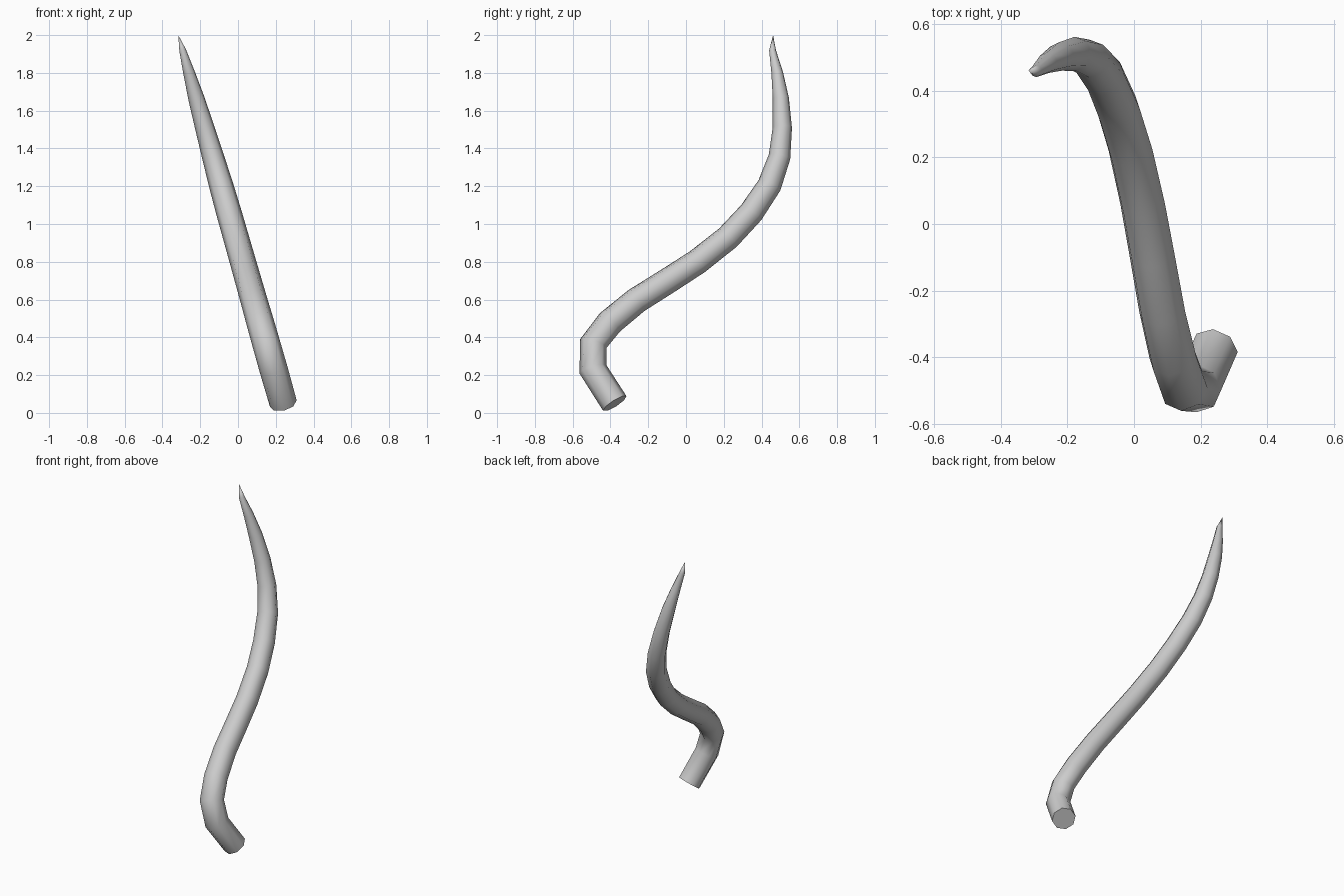
import bpy, bmesh, math
from mathutils import Vector

if "Cube" in bpy.data.objects:
    bpy.data.objects.remove(bpy.data.objects["Cube"])

SIDES = 8
# centre line in side view plus radius: (y, z, r); x leans steadily with height
PATH = [(-0.377, 0.050, 0.073), (-0.492, 0.230, 0.075), (-0.490, 0.368, 0.074),
        (-0.402, 0.480, 0.073), (-0.262, 0.595, 0.071), (-0.095, 0.700, 0.070),
        (0.060, 0.800, 0.069), (0.222, 0.928, 0.068), (0.345, 1.060, 0.067),
        (0.442, 1.205, 0.064), (0.495, 1.355, 0.058), (0.510, 1.510, 0.051),
        (0.502, 1.665, 0.043), (0.483, 1.800, 0.031), (0.458, 1.920, 0.018)]
TIP = (0.461, 2.0)


def point(y, z):
    return Vector((0.254 - 0.285 * z, y, z))


pts = [point(y, z) for y, z, r in PATH] + [point(*TIP)]
bm = bmesh.new()
rings = []
axis = None

# octagonal rings swept along the path with a twist-free frame
for i, (y, z, r) in enumerate(PATH):
    ahead = (pts[i + 1] - pts[i]).normalized()
    behind = (pts[i] - pts[i - 1]).normalized() if i else ahead
    t = (ahead + behind).normalized()
    if axis is None:
        axis = t.cross(Vector((0, 0, 1)))
    axis = (axis - t * axis.dot(t)).normalized()
    other = t.cross(axis)
    ring = []
    for k in range(SIDES):
        a = 2 * math.pi * (k + 0.5) / SIDES
        ring.append(bm.verts.new(pts[i] + r * (axis * math.cos(a) + other * math.sin(a))))
    rings.append(ring)

# tube walls, pointed tip and flat base cap
tip = bm.verts.new(pts[-1])
for k in range(SIDES):
    n = (k + 1) % SIDES
    for a, b in zip(rings, rings[1:]):
        bm.faces.new((a[k], a[n], b[n], b[k]))
    bm.faces.new((rings[-1][k], rings[-1][n], tip))
bm.faces.new(rings[0][::-1])
bmesh.ops.recalc_face_normals(bm, faces=bm.faces)

mesh = bpy.data.meshes.new("tentacle")
bm.to_mesh(mesh)
bm.free()
obj = bpy.data.objects.new("tentacle", mesh)
bpy.context.collection.objects.link(obj)
bpy.context.view_layer.objects.active = obj
obj.select_set(True)
bpy.ops.object.shade_smooth_by_angle(angle=math.radians(65))
